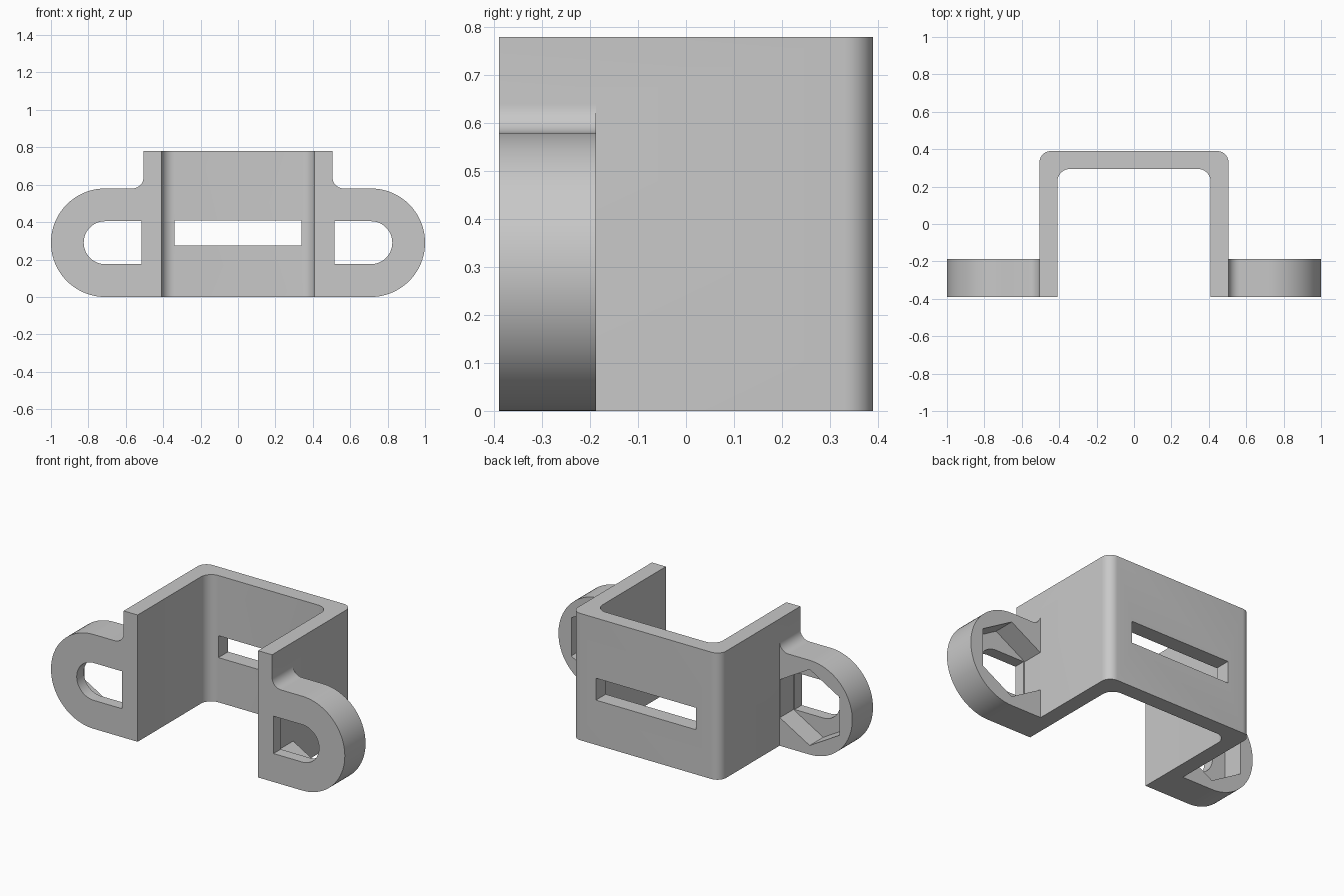
import bpy, bmesh
from math import cos, sin, radians

if "Cube" in bpy.data.objects:
    bpy.data.objects.remove(bpy.data.objects["Cube"], do_unlink=True)

grey = bpy.data.materials.new("plain grey")
grey.use_nodes = True
colour = (0.58, 0.58, 0.58, 1)
grey.diffuse_color = colour
grey.node_tree.nodes["Principled BSDF"].inputs["Base Color"].default_value = colour


def arc(cx, cy, r, start, end, steps):
    """Points along a circular arc, angles in degrees."""
    angles = [radians(start + (end - start) * i / steps) for i in range(steps + 1)]
    return [(cx + r * cos(a), cy + r * sin(a)) for a in angles]


def prism(name, outline, place, low, high):
    """Extrude a 2D outline from low to high; place maps (u, v, depth) to xyz."""
    bm = bmesh.new()
    rings = [[bm.verts.new(place(u, v, d)) for u, v in outline] for d in (low, high)]
    for ring in rings:
        bm.faces.new(ring)
    count = len(outline)
    for i in range(count):
        j = (i + 1) % count
        bm.faces.new((rings[0][i], rings[0][j], rings[1][j], rings[1][i]))
    bmesh.ops.recalc_face_normals(bm, faces=bm.faces)
    mesh = bpy.data.meshes.new(name)
    bm.to_mesh(mesh)
    bm.free()
    mesh.materials.append(grey)
    obj = bpy.data.objects.new(name, mesh)
    bpy.context.collection.objects.link(obj)
    return obj


def combine(target, tool, operation):
    """Apply a boolean and discard the helper object."""
    mod = target.modifiers.new(operation, 'BOOLEAN')
    mod.operation, mod.solver, mod.object = operation, 'EXACT', tool
    bpy.context.view_layer.objects.active = target
    bpy.ops.object.modifier_apply(modifier=mod.name)
    bpy.data.objects.remove(tool, do_unlink=True)


def upright(u, v, d):
    return (u, v, d)


def facing(u, v, d):
    return (u, d, v)


FRONT, BACK, HEIGHT = -0.39, 0.39, 0.78
OUT, INN = 0.505, 0.41          # outer and inner half widths of the channel
EAR_X, EAR_Z, EAR_R = 0.71, 0.29, 0.29
EAR_BACK = -0.188

# U-shaped channel with rounded corners
outer = [(OUT, FRONT)] + arc(OUT - 0.06, BACK - 0.06, 0.06, 0, 90, 10)
inner = arc(INN - 0.07, 0.295 - 0.07, 0.07, 90, 0, 10) + [(INN, FRONT)]
outline = outer + [(-x, y) for x, y in reversed(outer)] + [(-x, y) for x, y in reversed(inner)] + inner
bracket = prism("bracket", outline, upright, 0, HEIGHT)

for side in (1, -1):
    # Rounded mounting ear, filleted into the channel wall
    ear = ([(0.46, 0)] + arc(EAR_X, EAR_Z, EAR_R, -90, 90, 40)
           + arc(OUT + 0.06, 0.64, 0.06, 270, 180, 10) + [(0.46, 0.64)])
    # Slot with one square end, and a hexagonal nut pocket behind it
    slot = [(0.515, EAR_Z - 0.115)] + arc(EAR_X, EAR_Z, 0.115, -90, 90, 24) + [(0.515, EAR_Z + 0.115)]
    pocket = arc(EAR_X, EAR_Z, 0.234, 30, 330, 5)
    steps = ((ear, FRONT, EAR_BACK, 'UNION'), (slot, -0.5, -0.1, 'DIFFERENCE'),
             (pocket, -0.32, -0.1, 'DIFFERENCE'))
    for shape, low, high, operation in steps:
        part = prism("helper", [(side * x, z) for x, z in shape], facing, low, high)
        combine(bracket, part, operation)

# Strap slot through the back wall
strap = [(-0.34, 0.275), (0.34, 0.275), (0.34, 0.41), (-0.34, 0.41)]
combine(bracket, prism("helper", strap, facing, 0.2, 0.5), 'DIFFERENCE')

# Smooth curves, sharp edges
bpy.ops.object.select_all(action='DESELECT')
bracket.select_set(True)
bpy.context.view_layer.objects.active = bracket
bpy.ops.object.shade_smooth_by_angle(angle=radians(30))
